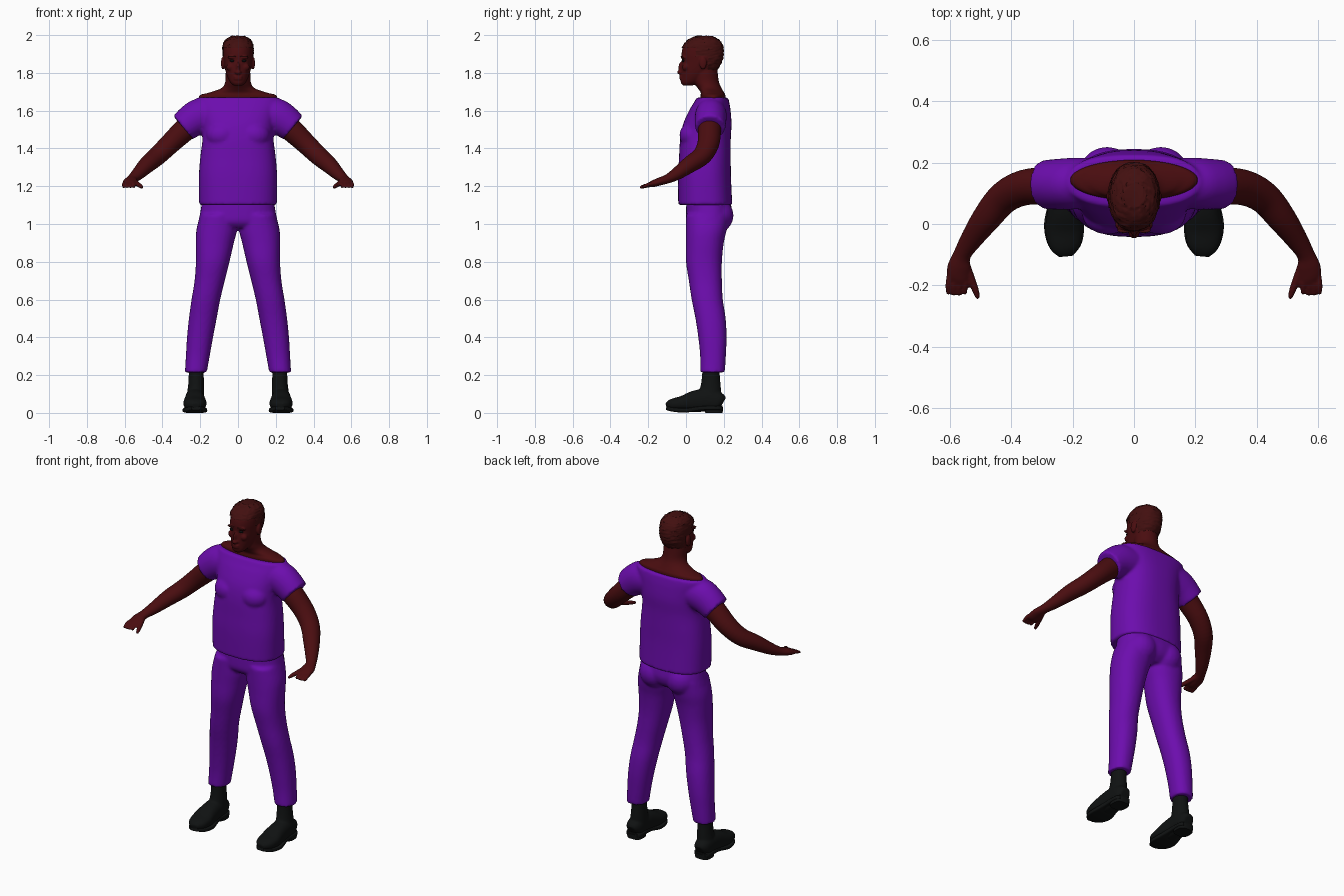
import bpy, bmesh, math, random
from mathutils import Vector, Matrix

random.seed(4)
cube = bpy.data.objects.get("Cube")
if cube:
    bpy.data.objects.remove(cube, do_unlink=True)


def material(name, color):
    mat = bpy.data.materials.new(name)
    mat.use_nodes = True
    mat.diffuse_color = (*color, 1)
    bsdf = next(n for n in mat.node_tree.nodes if n.type == 'BSDF_PRINCIPLED')
    bsdf.inputs["Base Color"].default_value = (*color, 1)
    return mat


PURPLE = material("purple cloth", (0.15, 0.004, 0.42))
SKIN = material("dark red skin", (0.068, 0.004, 0.005))
HAIR = material("dark hair", (0.055, 0.005, 0.005))
BLACK = material("black leather", (0.005, 0.006, 0.006))


def smooth_rows(rows, steps):
    """Catmull-Rom interpolation of whole rows."""
    rows = [Vector(r) for r in rows]
    out = []
    for i in range(len(rows) - 1):
        a, b = rows[i], rows[i + 1]
        before, after = rows[max(i - 1, 0)], rows[min(i + 2, len(rows) - 1)]
        for s in range(steps):
            t = s / steps
            out.append(((b - before) * t + a * 2
                        + (before * 2 - a * 5 + b * 4 - after) * t ** 2
                        + (a * 3 - before - b * 3 + after) * t ** 3) / 2)
    return out + [rows[-1]]


def loft(bm, rows, upright=True, power=2.0, sides=(1,), segments=32, steps=5):
    """Skin closed rings given as x, y, z, width radius, depth radius."""
    path = smooth_rows(rows, steps)
    for side in sides:
        rings = []
        for i, row in enumerate(path):
            center = Vector(row[:3])
            u, v = Vector((1, 0, 0)), Vector((0, 1, 0))
            if not upright:
                ahead, behind = path[min(i + 1, len(path) - 1)], path[max(i - 1, 0)]
                tangent = (Vector(ahead[:3]) - Vector(behind[:3])).normalized()
                u = Vector((0, 0, 1)).cross(tangent).normalized()
                v = tangent.cross(u)
            ring = []
            for k in range(segments):
                c, s = (f(math.tau * k / segments) for f in (math.cos, math.sin))
                p = center + u * row[3] * math.copysign(abs(c) ** (2 / power), c)
                p += v * row[4] * math.copysign(abs(s) ** (2 / power), s)
                ring.append(bm.verts.new((p.x * side, p.y, p.z)))
            rings.append(ring)
        for a, b in zip(rings, rings[1:]):
            for k in range(segments):
                n = (k + 1) % segments
                bm.faces.new((a[k], a[n], b[n], b[k]))
        bm.faces.new(rings[0])
        bm.faces.new(rings[-1])


def ball(bm, center, size, sides=(1,)):
    for side in sides:
        place = Matrix.Translation((center[0] * side, center[1], center[2]))
        bmesh.ops.create_uvsphere(bm, u_segments=20, v_segments=12, radius=1,
                                  matrix=place @ Matrix.Diagonal((*size, 1)))


def finish(bm, name, mat, voxel=0, iterations=3, angle=70):
    bmesh.ops.recalc_face_normals(bm, faces=bm.faces[:])
    mesh = bpy.data.meshes.new(name)
    bm.to_mesh(mesh)
    bm.free()
    mesh.materials.append(mat)
    mesh.shade_smooth()
    mesh.set_sharp_from_angle(angle=math.radians(angle))
    obj = bpy.data.objects.new(name, mesh)
    bpy.context.scene.collection.objects.link(obj)
    if voxel:
        blend = obj.modifiers.new("blend", 'REMESH')
        blend.mode = 'VOXEL'
        blend.voxel_size = voxel
        blend.use_smooth_shade = True
        relax = obj.modifiers.new("relax", 'SMOOTH')
        relax.iterations = iterations
    return obj


BOTH = (1, -1)

# Shirt: torso, sleeves and chest blended together
bm = bmesh.new()
loft(bm, [(0, y, z, rx, ry) for z, y, rx, ry in (
    (1.10, .102, .206, .143), (1.25, .098, .207, .14), (1.35, .1, .2, .137),
    (1.45, .103, .188, .134), (1.53, .113, .19, .128), (1.60, .126, .205, .11),
    (1.64, .135, .216, .095), (1.67, .14, .214, .083))], power=2.5, segments=48)
loft(bm, [(.1, .135, 1.58, .08, .08), (.19, .132, 1.572, .084, .095),
          (.24, .13, 1.55, .083, .09), (.292, .128, 1.51, .08, .08)],
     upright=False, sides=BOTH)
ball(bm, (.085, .035, 1.47), (.085, .07, .07), BOTH)
finish(bm, "shirt", PURPLE, voxel=.009, iterations=4)

# Trousers: hips, seat and both legs
bm = bmesh.new()
loft(bm, [(0, .118, 1.13, .188, .115), (0, .122, 1.06, .2, .122),
          (0, .115, 1.01, .205, .112), (0, .108, .98, .15, .08)], power=2.3)
ball(bm, (.088, .165, 1.045), (.09, .087, .09), BOTH)
loft(bm, [((a + b) / 2, (f + k) / 2, z, (b - a) / 2, (k - f) / 2) for z, a, b, f, k in (
    (1.05, .005, .2, .0, .23), (.97, .005, .22, .0, .216), (.9, .022, .224, .0, .2),
    (.8, .045, .223, .0, .19), (.7, .07, .23, .015, .19), (.6, .094, .246, .03, .195),
    (.5, .113, .26, .05, .21), (.4, .132, .27, .065, .215), (.3, .15, .276, .075, .211),
    (.215, .165, .281, .075, .206))], power=2.2, sides=BOTH)
finish(bm, "trousers", PURPLE, voxel=.009)

# Head, neck and bare shoulders
HEAD = [(0, (f + k) / 2, z, w, (k - f) / 2) for z, f, k, w in (
    (1.732, -.015, .03, .022), (1.748, -.027, .07, .04), (1.78, -.027, .12, .056),
    (1.82, -.026, .165, .068), (1.86, -.022, .188, .075), (1.90, -.024, .196, .078),
    (1.94, -.014, .192, .076), (1.972, .015, .172, .062), (1.992, .06, .13, .03))]
bm = bmesh.new()
loft(bm, HEAD, power=2.2)
loft(bm, [(0, y, z, rx, ry) for z, y, rx, ry in (
    (1.6, .14, .195, .06), (1.675, .143, .208, .066), (1.695, .14, .155, .062),
    (1.718, .126, .09, .063), (1.75, .108, .068, .067), (1.8, .1, .065, .068),
    (1.85, .1, .06, .065))])
ball(bm, (.081, .09, 1.852), (.009, .02, .034), BOTH)
ball(bm, (0, -.028, 1.825), (.009, .013, .032))
ball(bm, (0, -.032, 1.803), (.018, .015, .011))
ball(bm, (.032, -.014, 1.882), (.025, .013, .008), BOTH)
ball(bm, (.04, -.002, 1.83), (.022, .018, .02), BOTH)
for lip_z in (1.768, 1.779):
    ball(bm, (0, -.025, lip_z), (.024, .01, .0065))
finish(bm, "head_and_neck", SKIN, voxel=.005, iterations=2)

# Eyes and eyebrows
bm = bmesh.new()
ball(bm, (.031, -.015, 1.864), (.013, .008, .006), BOTH)
finish(bm, "eyes", BLACK)
bm = bmesh.new()
ball(bm, (.032, -.021, 1.886), (.022, .008, .004), BOTH)
finish(bm, "eyebrows", HAIR)

# Hair: roughened cap trimmed along the hairline
bm = bmesh.new()
loft(bm, [(x, y, z + .003, rx + .005, ry + .004) for x, y, z, rx, ry in HEAD],
     power=2.2, segments=48, steps=8)


def hairline(y):
    if y < .05:
        return 1.932
    return 1.89 if y < .115 else 1.815


low = [f for f in bm.faces
       if f.calc_center_median().z < hairline(f.calc_center_median().y)]
bmesh.ops.delete(bm, geom=low, context='FACES')
for vert in bm.verts:
    vert.co += Vector([random.uniform(-.003, .003) for _ in range(3)])
finish(bm, "hair", HAIR)

# Arms with hands
bm = bmesh.new()
loft(bm, [(.2, .13, 1.565, .066, .066), (.28, .125, 1.5, .062, .062),
          (.36, .118, 1.425, .058, .055), (.425, .085, 1.362, .053, .05),
          (.48, .02, 1.315, .047, .044), (.53, -.05, 1.265, .036, .033),
          (.56, -.1, 1.238, .029, .024), (.57, -.14, 1.225, .038, .021),
          (.573, -.175, 1.213, .037, .018), (.577, -.195, 1.207, .028, .012)],
     upright=False, sides=BOTH)
for i in range(4):
    base = .546 + .018 * i
    tip = -.228 - .004 * (i in (1, 2))
    loft(bm, [(base, -.165, 1.217, .01, .011), (base + .005, -.2, 1.209, .01, .01),
              (base + .005, tip, 1.195, .007, .007)], upright=False, sides=BOTH, segments=12)
loft(bm, [(.55, -.125, 1.226, .014, .014), (.53, -.18, 1.21, .013, .013),
          (.515, -.22, 1.2, .011, .011), (.508, -.244, 1.193, .006, .007)],
     upright=False, sides=BOTH, segments=12)
finish(bm, "arms", SKIN, voxel=.005, iterations=2)

# Boots: shaft and foot
bm = bmesh.new()
loft(bm, [(.222, .133, .27, .042, .047), (.221, .132, .2, .04, .047),
          (.223, .13, .13, .043, .055), (.228, .12, .06, .05, .068)], sides=BOTH)
loft(bm, [(.228, .194, .05, .028, .032), (.228, .172, .06, .045, .05),
          (.228, .11, .068, .05, .06), (.228, .04, .06, .055, .056),
          (.228, -.02, .05, .061, .04), (.225, -.075, .044, .05, .03),
          (.222, -.104, .038, .022, .016)], upright=False, power=2.4, sides=BOTH)
finish(bm, "boots", BLACK, voxel=.006)

# Soles with raised heels
bm = bmesh.new()
loft(bm, [(.228, .192, .026, .035, .012), (.228, .165, .026, .05, .012),
          (.228, .08, .025, .05, .012), (.228, .0, .014, .065, .012),
          (.225, -.065, .018, .055, .012), (.222, -.103, .026, .024, .01)],
     upright=False, power=6, sides=BOTH)
loft(bm, [(.228, .148, 0, .046, .046), (.228, .148, .03, .048, .048)],
     power=3, sides=BOTH)
finish(bm, "boot_soles", BLACK, angle=40)
